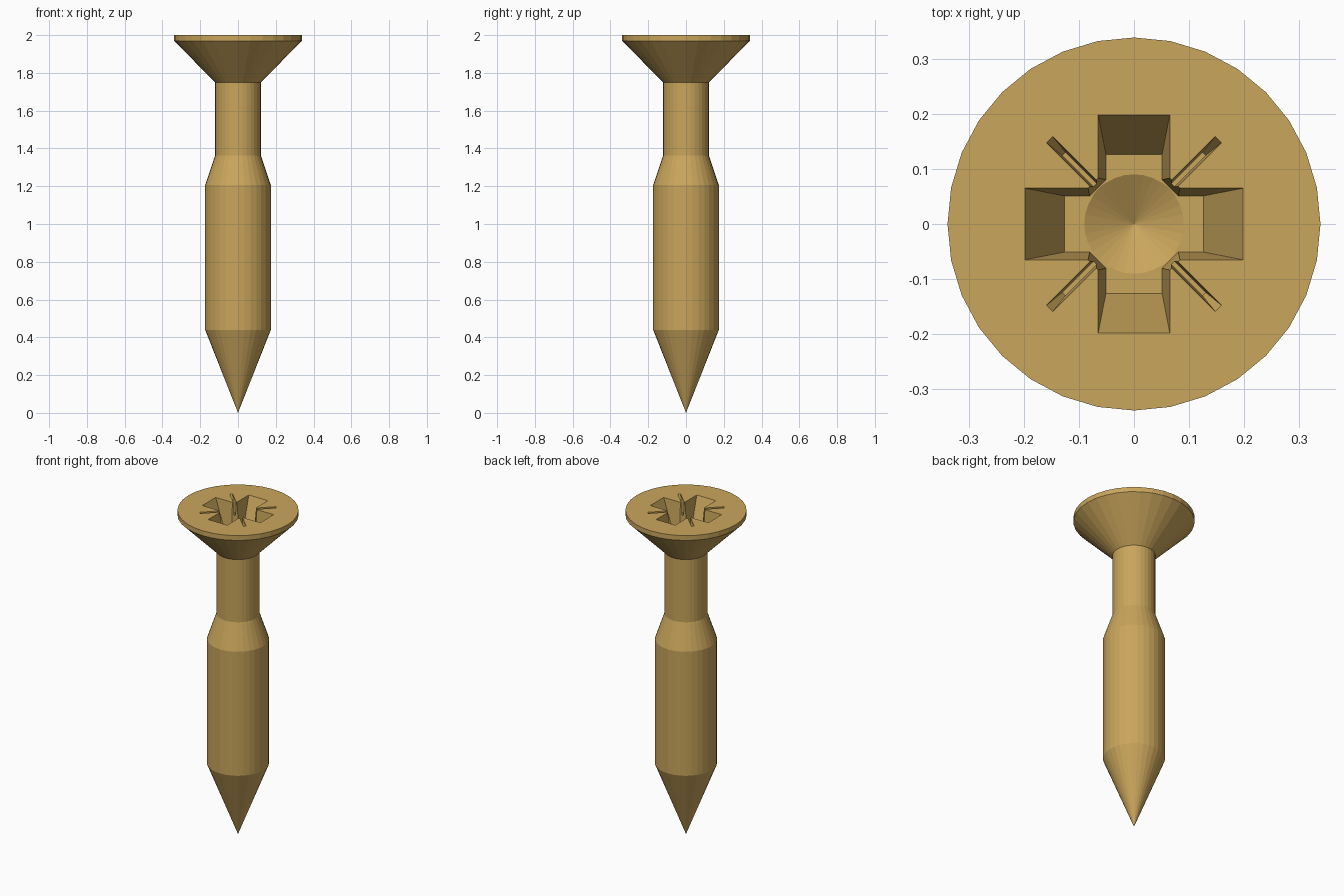
import bpy, bmesh
from math import cos, sin, pi

if "Cube" in bpy.data.objects:
    bpy.data.objects.remove(bpy.data.objects["Cube"])

SIDES = 32
TOP = 2.0


def new_object(name, bm):
    bmesh.ops.recalc_face_normals(bm, faces=bm.faces[:])
    mesh = bpy.data.meshes.new(name)
    bm.to_mesh(mesh)
    bm.free()
    obj = bpy.data.objects.new(name, mesh)
    bpy.context.collection.objects.link(obj)
    return obj


def lathe(name, tip_z, profile):
    """Solid of revolution rising from a point, closed by a flat cap."""
    bm = bmesh.new()
    tip = bm.verts.new((0, 0, tip_z))
    rings = [[bm.verts.new((r * cos(2 * pi * i / SIDES), r * sin(2 * pi * i / SIDES), z))
              for i in range(SIDES)] for r, z in profile]
    for i in range(SIDES):
        j = (i + 1) % SIDES
        bm.faces.new((tip, rings[0][j], rings[0][i]))
        for a, b in zip(rings, rings[1:]):
            bm.faces.new((a[i], a[j], b[j], b[i]))
    bm.faces.new(rings[-1])
    return new_object(name, bm)


def cross(length, width):
    """Plus-shaped outline: one arm's points repeated four times."""
    pts = []
    for k in range(4):
        c, s = cos(k * pi / 2), sin(k * pi / 2)
        for x, y in ((length, -width), (length, width), (width, width)):
            pts.append((x * c - y * s, x * s + y * c))
    return pts


def turn45(pts):
    h = 0.5 ** 0.5
    return [((x - y) * h, (x + y) * h) for x, y in pts]


def tapered(name, upper, lower, depth, over):
    """Loft from the lower outline to the upper one, carried on past the head."""
    k = 1 + over / depth
    bm = bmesh.new()
    low = [bm.verts.new((x, y, TOP - depth)) for x, y in lower]
    high = [bm.verts.new((a + (c - a) * k, b + (d - b) * k, TOP + over))
            for (a, b), (c, d) in zip(lower, upper)]
    n = len(low)
    for i in range(n):
        j = (i + 1) % n
        bm.faces.new((low[i], low[j], high[j], high[i]))
    bm.faces.new(low[::-1])
    bm.faces.new(high)
    return new_object(name, bm)


# Screw body: point, thick lower shaft, thin neck, countersunk head
screw = lathe("screw", 0.0, [(0.174, 0.44), (0.174, 1.206), (0.121, 1.363),
                             (0.121, 1.75), (0.339, 1.97), (0.339, TOP)])

# Drive recess: cross, chamfered middle, diagonal ticks, conical bottom
cutters = [
    tapered("cross_cutter", cross(0.198, 0.065), cross(0.126, 0.051), 0.18, 0.02),
    tapered("middle_cutter", turn45(cross(0.105, 0.04)), turn45(cross(0.093, 0.04)), 0.1795, 0.03),
    tapered("tick_cutter", turn45(cross(0.217, 0.008)), turn45(cross(0.18, 0.004)), 0.08, 0.04),
    lathe("cone_cutter", 1.77, [(0.094, 1.822)]),
]
for cutter in cutters:
    cutter.hide_render = True
    mod = screw.modifiers.new(cutter.name, 'BOOLEAN')
    mod.operation = 'DIFFERENCE'
    mod.solver = 'EXACT'
    mod.object = cutter

# Bake the cuts and drop the cutters
bpy.context.view_layer.update()
graph = bpy.context.evaluated_depsgraph_get()
screw_mesh = bpy.data.meshes.new_from_object(screw.evaluated_get(graph))
screw.modifiers.clear()
screw.data = screw_mesh
for cutter in cutters:
    bpy.data.objects.remove(cutter)

# Brass colour
brass = bpy.data.materials.new("brass")
brass.diffuse_color = (0.59, 0.38, 0.107, 1)
brass.use_nodes = True
brass.node_tree.nodes["Principled BSDF"].inputs["Base Color"].default_value = brass.diffuse_color
screw.data.materials.clear()
screw.data.materials.append(brass)
